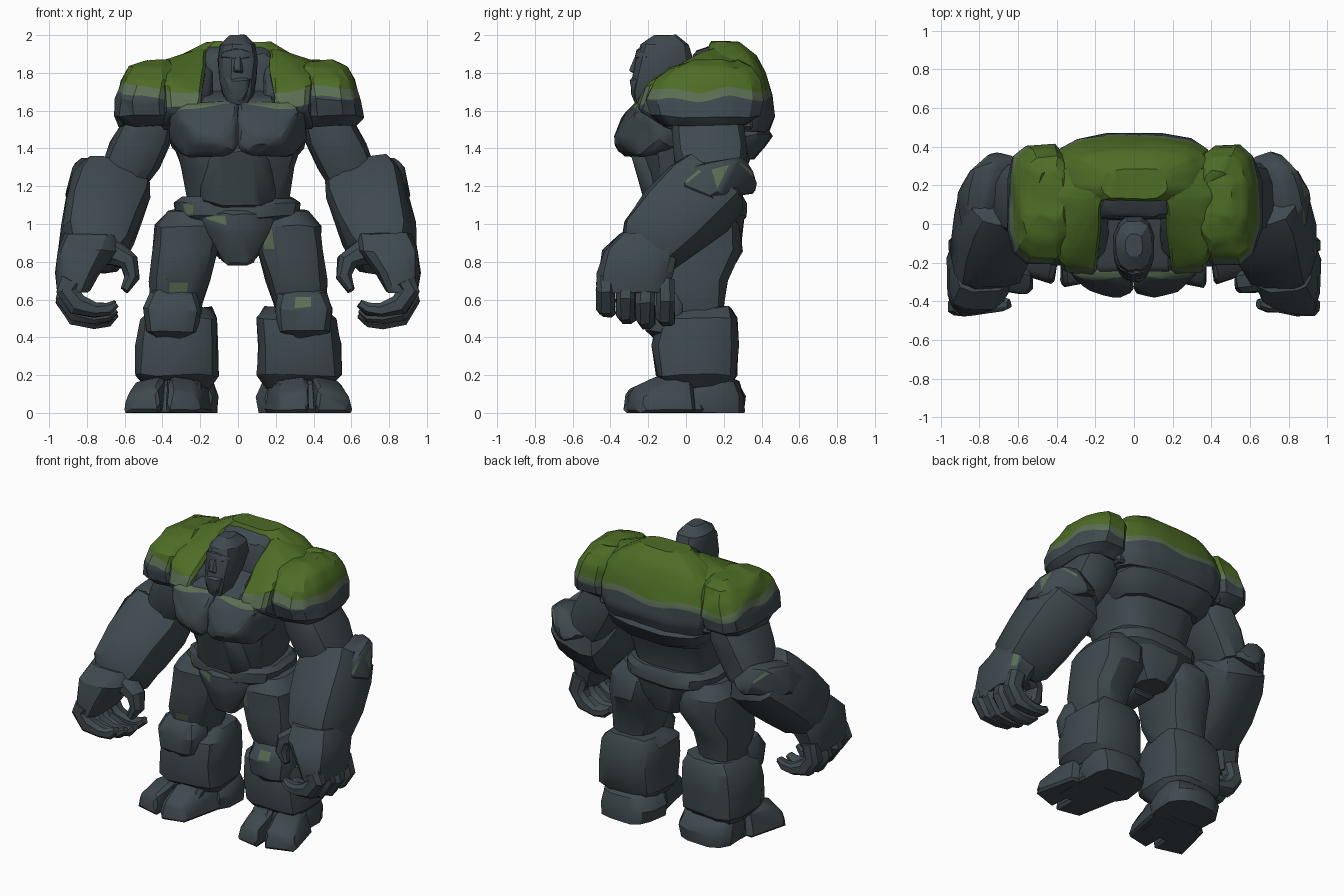
import bpy, bmesh, math, random
from mathutils import Vector

random.seed(4)


def material(name, rgb):
    m = bpy.data.materials.new(name)
    m.diffuse_color = (*rgb, 1)
    return m


MATS = [material("slate_stone", (0.049, 0.067, 0.078)),
        material("green_moss", (0.075, 0.15, 0.019)),
        material("pale_moss", (0.105, 0.155, 0.088))]
PARTS = []


def wave(v):
    return 0.02 * v.y + 0.018 * math.sin(13 * v.x + 5 * v.y) + 0.014 * math.sin(21 * v.y)


def finish(bm, name, moss, jitter):
    bmesh.ops.recalc_face_normals(bm, faces=bm.faces)
    for v in bm.verts:
        v.co += Vector([random.uniform(-jitter, jitter) for _ in range(3)])
        v.co.z = max(0, v.co.z)
    if moss:  # cut wavy moss borders at two heights, then colour by height
        bmesh.ops.triangulate(bm, faces=bm.faces)
        bmesh.ops.subdivide_edges(bm, edges=bm.edges, cuts=2, use_grid_fill=True)
        for v in bm.verts:
            v.co.z += wave(v.co)
        for z in moss:
            bmesh.ops.bisect_plane(bm, geom=bm.verts[:] + bm.edges[:] + bm.faces[:],
                                   plane_co=(0, 0, z), plane_no=(0, 0, 1))
        for f in bm.faces:
            z = f.calc_center_median().z
            f.material_index = 1 if z > moss[1] else 2 if z > moss[0] else 0
        for v in bm.verts:
            v.co.z -= wave(v.co)
    me = bpy.data.meshes.new(name)
    bm.to_mesh(me)
    bm.free()
    for m in MATS:
        me.materials.append(m)
    ob = bpy.data.objects.new(name, me)
    bpy.context.collection.objects.link(ob)
    PARTS.append(ob)


def loft(name, rings, n=12, power=3.0, side=1, flat=True, moss=None, jitter=0.008):
    """Skin boxy rings (x, y, z, rx, ry), level or square to the path."""
    bm = bmesh.new()
    pts = [Vector((r[0] * side, r[1], r[2])) for r in rings]
    loops = []
    for i, r in enumerate(rings):
        t = (pts[min(i + 1, len(pts) - 1)] - pts[max(i - 1, 0)]).normalized()
        if flat:
            t = Vector((0, 0, 1))
        v = (Vector((0, 1, 0)) - t * t.y).normalized()
        u = v.cross(t)
        loop = []
        for k in range(n):
            a = 2 * math.pi * (k + 0.5) / n
            c, s = math.cos(a), math.sin(a)
            c = math.copysign(abs(c) ** (2 / power), c)
            s = math.copysign(abs(s) ** (2 / power), s)
            loop.append(bm.verts.new(pts[i] + u * c * r[3] + v * s * r[4]))
        loops.append(loop)
    for a, b in zip(loops, loops[1:]):
        for k in range(n):
            bm.faces.new((a[k], a[(k + 1) % n], b[(k + 1) % n], b[k]))
    bm.faces.new(loops[0])
    bm.faces.new(loops[-1])
    finish(bm, name, moss, jitter)


def hull(name, pts, side=1, both=False, bevel=0.018, moss=None, jitter=0.004):
    """Chiselled block: hull of a few points with chamfered edges."""
    bm = bmesh.new()
    for x, y, z in pts:
        bm.verts.new((x * side, y, z))
        if both and x:
            bm.verts.new((-x, y, z))
    res = bmesh.ops.convex_hull(bm, input=bm.verts)
    bmesh.ops.delete(bm, geom=[g for g in res["geom_interior"] if isinstance(g, bmesh.types.BMVert)],
                     context='VERTS')
    bmesh.ops.dissolve_limit(bm, angle_limit=0.12, verts=bm.verts, edges=bm.edges)
    if bevel:
        bmesh.ops.bevel(bm, geom=bm.edges[:], offset=bevel, segments=1, affect='EDGES')
    finish(bm, name, moss, jitter)


# Torso
loft("torso_core", [(0, .08, 1.0, .26, .2), (0, .05, 1.15, .27, .23), (0, .05, 1.3, .3, .28),
                    (0, .06, 1.42, .34, .31), (0, .08, 1.55, .37, .31), (0, .1, 1.64, .37, .29)], n=16)
loft("lower_back", [(0, .2, 1.34, .29, .16), (0, .22, 1.4, .35, .2), (0, .24, 1.47, .37, .22),
                    (0, .24, 1.53, .34, .18)], n=16)
loft("back_hump", [(0, .25, 1.49, .39, .19), (0, .23, 1.57, .43, .24), (0, .24, 1.68, .43, .22),
                   (0, .24, 1.8, .4, .18), (0, .24, 1.89, .31, .14), (0, .21, 1.965, .17, .08)],
     n=16, moss=(1.67, 1.71), jitter=.005)
loft("belt", [(0, .06, 1.01, .29, .23), (0, .06, 1.04, .33, .26), (0, .06, 1.11, .34, .26),
              (0, .06, 1.14, .3, .24)], n=16)
loft("pelvis", [(0, .13, .82, .1, .13), (0, .1, .94, .2, .2), (0, .08, 1.05, .28, .23)])
hull("loin_plate", [(.2, -.16, 1.07), (.19, -.17, 1.0), (.07, -.17, .78), (.08, .1, .79),
                    (.2, .1, 1.06), (.03, -.23, .96), (.05, -.22, 1.07)], both=True)
hull("abdomen_plate", [(.17, -.2, 1.34), (.12, -.26, 1.34), (.2, -.17, 1.12), (.1, -.21, 1.08),
                       (.2, 0, 1.14), (.2, 0, 1.38), (.1, -.3, 1.4)], both=True)

# Neck opening and head
hull("collar_floor", [(.2, -.26, 1.62), (.2, .15, 1.62), (.19, -.23, 1.67), (.19, .15, 1.72)], both=True)
hull("collar_back", [(.19, .02, 1.62), (.2, .15, 1.62), (.19, .03, 1.86), (.18, .13, 1.93), (.1, .04, 1.91),
                     (.1, .18, 1.96)], both=True)
loft("head", [(0, -.21, 1.63, .05, .06), (0, -.2, 1.69, .085, .09), (0, -.155, 1.77, .1, .135),
              (0, -.115, 1.87, .108, .155), (0, -.11, 1.95, .095, .13), (0, -.11, 2.0, .045, .06)],
     power=2.5, jitter=.004)
hull("brow", [(.09, -.22, 1.91), (.09, -.22, 1.87), (.03, -.275, 1.88), (.02, -.255, 1.93),
              (.08, -.15, 1.9)], both=True, bevel=.008)
hull("nose", [(.012, -.265, 1.89), (.03, -.275, 1.8), (.015, -.3, 1.81), (.02, -.22, 1.85)],
     both=True, bevel=.005)
hull("jaw", [(.075, -.26, 1.78), (.08, -.2, 1.77), (.04, -.295, 1.77), (.05, -.29, 1.7), (.03, -.27, 1.64),
             (.05, -.2, 1.65)], both=True, bevel=.01)

for side, tag in ((-1, "left"), (1, "right")):
    def L(part, rings, **kw):
        loft(f"{tag}_{part}", rings, side=side, **kw)

    def H(part, pts, **kw):
        hull(f"{tag}_{part}", pts, side=side, **kw)

    # Chest and shoulders
    H("pectoral", [(0, -.355, 1.4), (0, -.34, 1.57), (0, -.26, 1.65), (.28, -.265, 1.64), (.36, -.2, 1.6),
                   (.37, -.12, 1.45), (.29, -.24, 1.35), (.06, -.35, 1.36), (.24, -.35, 1.44),
                   (.1, -.39, 1.44), (.31, -.29, 1.57), (0, 0, 1.4), (.3, 0, 1.4), (.3, 0, 1.64), (0, 0, 1.64)],
      moss=(1.625, 9))
    H("collar_side", [(.13, -.14, 1.6), (.2, -.2, 1.6), (.2, .1, 1.6), (.13, .1, 1.6), (.15, -.14, 1.7),
                      (.2, -.19, 1.7), (.14, .1, 1.87), (.2, .1, 1.9)], bevel=.01)
    H("trapezius", [(.2, -.27, 1.6), (.37, -.25, 1.6), (.19, -.25, 1.68), (.38, -.2, 1.75),
                    (.17, -.05, 1.83), (.42, -.03, 1.82), (.16, .15, 1.95), (.42, .15, 1.86),
                    (.17, .3, 1.92), (.43, .3, 1.81), (.2, .36, 1.5), (.43, .36, 1.5),
                    (.4, -.1, 1.5), (.2, -.1, 1.5)], moss=(1.635, 1.72))
    L("shoulder", [(.48, .1, 1.52, .15, .22), (.49, .1, 1.57, .175, .3), (.485, .1, 1.66, .17, .315),
                   (.465, .11, 1.76, .155, .285), (.45, .13, 1.83, .125, .22), (.43, .15, 1.865, .07, .13)],
      moss=(1.67, 1.72))
    # Arm
    L("upper_arm", [(.45, .12, 1.58, .12, .18), (.49, .12, 1.48, .14, .2), (.55, .13, 1.36, .15, .2),
                    (.62, .14, 1.22, .13, .17)], flat=False)
    L("forearm", [(.655, .17, 1.26, .14, .13), (.66, .15, 1.22, .195, .2), (.69, .07, 1.14, .215, .21),
                  (.73, -.07, 1.01, .205, .205), (.765, -.2, .88, .18, .18), (.775, -.24, .83, .13, .13)],
      flat=False, power=3.5)
    H("elbow_plate", [(.72, .31, 1.36), (.85, .27, 1.35), (.88, .1, 1.31), (.79, .0, 1.31), (.92, .16, 1.12),
                      (.74, .38, 1.24), (.6, .08, 1.25), (.56, .33, 1.2), (.89, -.04, 1.2), (.7, .37, 1.16)])
    # Hand with four curled fingers and a thumb
    L("palm", [(.77, -.2, .95, .15, .15), (.8, -.24, .86, .16, .2), (.845, -.27, .74, .12, .2),
               (.87, -.28, .64, .085, .185)], power=3.5)
    for i in range(4):
        y = -.425 + .105 * i
        d = (.05, .015, -.01, 0)[i]
        L(f"finger_{i + 1}", [(.88, y, .7, .06, .052), (.905, y, .6 + d, .062, .054), (.855, y, .525 + d, .06, .052),
                              (.76, y + .01, .495 + d, .042, .047), (.69, y + .01, .5 + d, .036, .042),
                              (.645, y + .01, .53 + d, .02, .025)], n=8, flat=False, power=2.5, jitter=.004)
    L("thumb", [(.75, -.26, .85, .07, .08), (.65, -.28, .85, .07, .075), (.575, -.3, .8, .055, .065),
                (.56, -.31, .72, .042, .05), (.6, -.33, .65, .022, .025)],
      n=8, flat=False, power=2.5, jitter=.004)
    # Leg
    L("thigh", [(.24, .06, 1.07, .13, .17), (.26, .06, .99, .18, .235), (.275, .06, .86, .175, .24),
                (.31, .02, .7, .16, .2), (.33, .03, .58, .14, .17), (.33, .04, .5, .13, .15)])
    L("knee", [(.35, -.1, .39, .08, .06), (.35, -.11, .43, .14, .1), (.345, -.11, .55, .155, .11),
               (.34, -.09, .63, .13, .09), (.34, -.06, .67, .07, .05)])
    L("shin", [(.32, .07, .13, .17, .15), (.325, .055, .2, .225, .215), (.325, .05, .36, .22, .235),
               (.31, .06, .5, .21, .215), (.3, .11, .56, .16, .13)], power=3.5)
    # Foot: heel, instep and two blunt toes
    L("heel", [(.3, .14, 0, .19, .17), (.3, .14, .08, .205, .175), (.31, .13, .16, .18, .15),
               (.31, .12, .2, .13, .1)])
    H("instep", [(.2, -.2, 0), (.5, -.18, 0), (.17, .1, 0), (.5, .1, 0), (.2, -.16, .16), (.48, -.14, .17),
                 (.2, .08, .22), (.46, .08, .22)])
    H("inner_toe", [(.13, .05, 0), (.2, -.3, 0), (.38, -.335, 0), (.37, .05, 0), (.16, .03, .16), (.22, -.29, .1),
                    (.36, -.32, .12), (.37, -.15, .2), (.24, -.14, .18)])
    H("outer_toe", [(.38, .05, 0), (.41, -.32, 0), (.615, -.25, 0), (.54, .05, 0), (.39, -.15, .2), (.43, -.3, .13),
                    (.58, -.24, .1), (.55, -.1, .16), (.5, .03, .18)])

# Scattered lichen: inset the facet nearest each spot
SPOTS = [(.31, -.22, .6), (.18, -.17, .93), (-.3, -.2, 1.08), (-.08, -.22, 1.04), (-.3, -.18, .7),
         (.89, .03, 1.28), (.9, .16, 1.24), (.8, .34, 1.3), (-.8, .34, 1.3), (.96, -.06, .77),
         (-.86, .0, 1.3)]
for s in SPOTS:
    _, k, idx = min(((p.center - Vector(s)).length, k, p.index) for k, o in enumerate(PARTS)
                    for p in o.data.polygons if len(p.vertices) < 8 and p.area > .002)
    bm = bmesh.new()
    bm.from_mesh(PARTS[k].data)
    bm.faces.ensure_lookup_table()
    f = bm.faces[idx]
    bmesh.ops.inset_individual(bm, faces=[f], thickness=.18 * math.sqrt(f.calc_area()))
    f.material_index = 2
    bm.to_mesh(PARTS[k].data)
    bm.free()

# Soft facets with sharp ridges
for o in PARTS:
    o.select_set(True)
bpy.context.view_layer.objects.active = PARTS[0]
bpy.ops.object.shade_smooth_by_angle(angle=math.radians(32))
